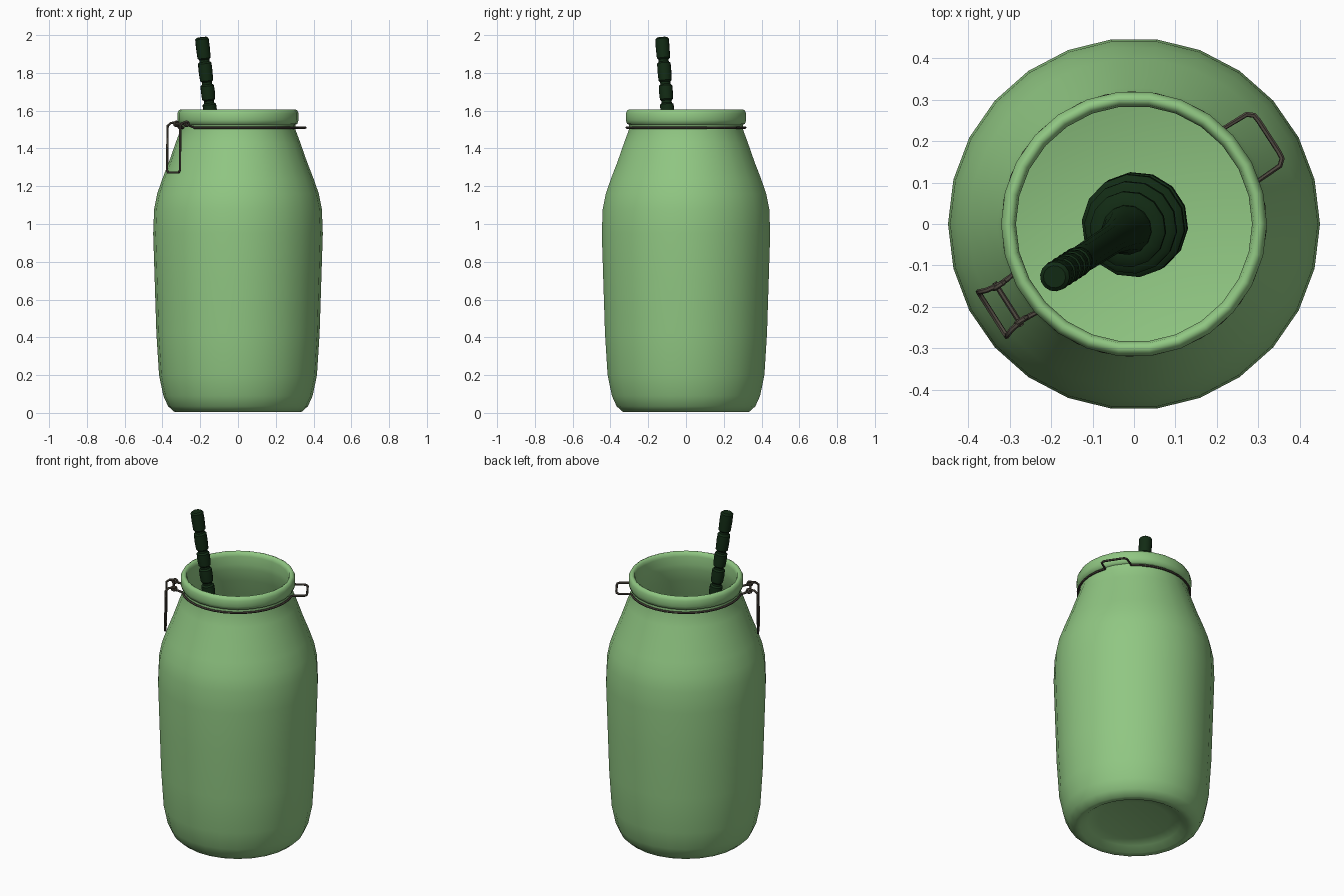
import bpy, bmesh
from math import sin, cos, pi, radians, atan2, hypot
from mathutils import Vector

cube = bpy.data.objects.get("Cube")
if cube:
    bpy.data.objects.remove(cube, do_unlink=True)


def material(name, rgb, rough=0.6):
    m = bpy.data.materials.new(name)
    m.use_nodes = True
    m.diffuse_color = (*rgb, 1)
    bsdf = m.node_tree.nodes["Principled BSDF"]
    bsdf.inputs["Base Color"].default_value = (*rgb, 1)
    bsdf.inputs["Roughness"].default_value = rough
    return m


GLASS = material("jar green", (0.28, 0.57, 0.225))
DIPPER = material("dark green", (0.006, 0.024, 0.007))
WIRE = material("wire grey brown", (0.08, 0.068, 0.052))


def activate(ob):
    bpy.ops.object.select_all(action='DESELECT')
    ob.select_set(True)
    bpy.context.view_layer.objects.active = ob


def lathe(name, profile, sides, mat, angle):
    """Revolve (radius, height) points around z."""
    bm = bmesh.new()
    verts = [bm.verts.new((r, 0, z)) for r, z in profile]
    edges = [bm.edges.new(pair) for pair in zip(verts, verts[1:])]
    bmesh.ops.spin(bm, geom=verts + edges, cent=(0, 0, 0), axis=(0, 0, 1),
                   angle=2 * pi, steps=sides, use_merge=True)
    bmesh.ops.remove_doubles(bm, verts=bm.verts, dist=1e-4)
    bmesh.ops.recalc_face_normals(bm, faces=bm.faces)
    me = bpy.data.meshes.new(name)
    bm.to_mesh(me)
    bm.free()
    me.materials.append(mat)
    ob = bpy.data.objects.new(name, me)
    bpy.context.collection.objects.link(ob)
    activate(ob)
    bpy.ops.object.shade_smooth_by_angle(angle=radians(angle))
    return ob


def wire(name, points, closed=False, radius=0.0065):
    """Round wire bent along points."""
    cu = bpy.data.curves.new(name, 'CURVE')
    cu.dimensions = '3D'
    cu.bevel_depth = radius
    cu.bevel_resolution = 1
    cu.use_fill_caps = True
    sp = cu.splines.new('POLY')
    sp.points.add(len(points) - 1)
    for p, co in zip(sp.points, points):
        p.co = (*co, 1)
    sp.use_cyclic_u = closed
    cu.materials.append(WIRE)
    ob = bpy.data.objects.new(name, cu)
    bpy.context.collection.objects.link(ob)
    activate(ob)
    bpy.ops.object.convert(target='MESH')
    bpy.ops.object.shade_smooth_by_angle(angle=radians(50))
    return ob


def polar(angle, out, side, z):
    """Point at a radial distance and sideways offset from a direction."""
    c, s = cos(angle), sin(angle)
    return Vector((c * out - s * side, s * out + c * side, z))


# Jar: raised base, full body, sloping shoulder, rolled rim, hollow inside
outer = [(0, .045), (.2, .045), (.26, .03), (.3, .004), (.335, .004),
         (.37, .035), (.395, .09), (.418, .2), (.432, .42), (.441, .7),
         (.449, .95), (.444, 1.08), (.428, 1.16), (.4, 1.24), (.365, 1.33),
         (.33, 1.43), (.304, 1.5)]
rim = [(.304, 1.525), (.314, 1.53), (.321, 1.55), (.321, 1.585),
       (.313, 1.602), (.302, 1.607), (.29, 1.6), (.285, 1.58), (.285, 1.53)]
inner = [(.285, 1.5), (.31, 1.42), (.34, 1.33), (.375, 1.24), (.41, 1.14),
         (.424, 1.02), (.42, .75), (.41, .42), (.39, .2), (.36, .1),
         (.3, .07), (0, .07)]
lathe("jar", outer + rim + inner, 26, GLASS, 60)

# Dipper: ridged head, tapering shaft, grooved handle end
profile = [(0, 0), (.055, 0)]
ridges = [.085, .112, .125, .125, .112, .092]
for i, r in enumerate(ridges):
    z = .015 + i * .06
    profile += [(r - .012, z), (r, z + .01), (r, z + .032), (r - .012, z + .042),
                (.06, z + .044), (.06, z + .058)]
top = 1.92
profile += [(.055, .39), (.045, .5), (.036, .7), (.034, 1.3)]
for low, high in [(.52, .45), (.43, .35), (.33, .25), (.23, .13), (.11, .0)]:
    a, b = top - low, top - high
    profile += [(.027, a - .008), (.035, a), (.037, (a + b) / 2),
                (.036, b - .008), (.027, b)]
profile += [(0, top)]
dipper = lathe("honey_dipper", profile, 14, DIPPER, 40)
base = Vector((.023, .012, .085))
tip = Vector((-.193, -.128, 1.997))
dipper.rotation_mode = 'QUATERNION'
dipper.rotation_quaternion = (tip - base).to_track_quat('Z', 'Y')
dipper.location = base

# Neck wire: encircles the neck, juts out as a loop at the hinge side
HINGE, CLASP = radians(33), radians(212.5)
R, Z = .314, 1.51
gap = radians(14)
stop = radians(10)


def arc(a, b, n=14):
    return [Vector((R * cos(a + (b - a) * i / n), R * sin(a + (b - a) * i / n), Z))
            for i in range(n + 1)]


half = [(.372, -.074), (.386, -.062), (.388, -.045)]
loop = [polar(HINGE, o, s, Z) for o, s in half]
loop += [polar(HINGE, o, -s, Z) for o, s in reversed(half)]
arm_in = [polar(CLASP, .37, .05, 1.53), polar(CLASP, .33, .052, 1.518)]
arm_out = [polar(CLASP, .33, -.052, 1.518), polar(CLASP, .37, -.05, 1.53)]
wire("neck_wire", arm_in + arc(CLASP + stop, HINGE + 2 * pi - gap)
     + loop + arc(HINGE + 2 * pi + gap, CLASP + 2 * pi - stop) + arm_out)

# Clasp: hanging lever frame, cross bar and two eyelets
side = [(.345, .05, 1.54), (.385, .056, 1.535), (.402, .062, 1.52),
        (.405, .064, 1.285), (.405, .052, 1.272)]
lever = [polar(CLASP, *p) for p in side]
lever += [polar(CLASP, o, -s, z) for o, s, z in reversed(side)]
wire("clasp_lever", lever)
wire("clasp_cross_bar", [polar(CLASP, .36, s, 1.528) for s in (-.062, .062)])
for label, s in (("left", .05), ("right", -.05)):
    eye = [polar(CLASP, .355 + .014 * cos(k * pi / 4), s, 1.53 + .012 * sin(k * pi / 4))
           for k in range(8)]
    wire("clasp_eyelet_" + label, eye, closed=True)
